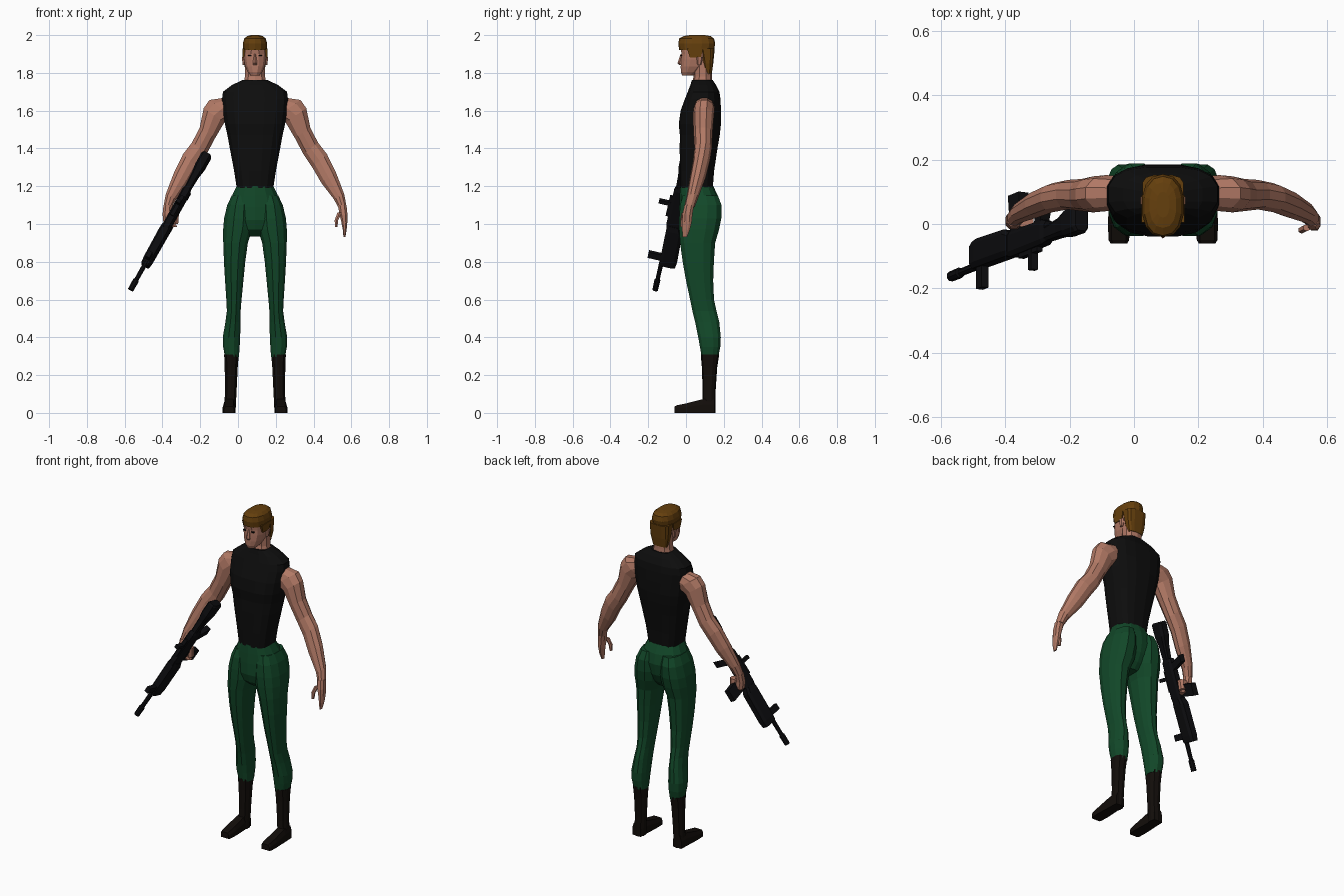
import bpy, bmesh, math
from mathutils import Vector

CX = 0.09  # body mid-line


def mat(name, rgb):
    m = bpy.data.materials.new(name)
    m.diffuse_color = (*rgb, 1)
    return m


SKIN = mat("skin", (0.44, 0.19, 0.13))
HAIR = mat("brown hair", (0.13, 0.05, 0.004))
SHIRT = mat("black cloth", (0.004, 0.004, 0.004))
GREEN = mat("green cloth", (0.006, 0.065, 0.022))
BOOT = mat("dark leather", (0.006, 0.004, 0.003))
METAL = mat("gunmetal", (0.004, 0.004, 0.005))


def loft(name, rings, material):
    """Skin a list of equally sized point rings and cap both ends."""
    bm = bmesh.new()
    vs = [[bm.verts.new(p) for p in r] for r in rings]
    n = len(vs[0])
    for a, b in zip(vs, vs[1:]):
        for i in range(n):
            j = (i + 1) % n
            bm.faces.new((a[i], a[j], b[j], b[i]))
    bm.faces.new(vs[0])
    bm.faces.new(vs[-1])
    bmesh.ops.recalc_face_normals(bm, faces=bm.faces)
    me = bpy.data.meshes.new(name)
    bm.to_mesh(me)
    bm.free()
    me.materials.append(material)
    ob = bpy.data.objects.new(name, me)
    bpy.context.collection.objects.link(ob)
    return ob


def oval(c, u, v, n=12, e=1.0):
    """Ring round c with half axes u and v; e below 1 makes it boxier."""
    c, u, v = Vector(c), Vector(u), Vector(v)
    out = []
    for i in range(n):
        a = 2 * math.pi * (i + 0.5) / n
        s, k = math.sin(a), math.cos(a)
        out.append(c + u * math.copysign(abs(k) ** e, k) + v * math.copysign(abs(s) ** e, s))
    return out


def stack(name, rows, material, s=1, n=12, e=0.85):
    """Rows of z, x0, x1, y0, y1 with x measured from the mid-line."""
    loft(name, [oval((CX + s * (a + b) / 2, (c + d) / 2, z), ((b - a) / 2, 0, 0), (0, (d - c) / 2, 0), n, e)
                for z, a, b, c, d in rows], material)


def sym(rows):
    return [(z, -h, h, a, b) for z, h, a, b in rows]


# sleeveless top
stack("shirt", sym([
    (1.19, .098, -.03, .143), (1.28, .112, -.033, .15), (1.40, .135, -.035, .168),
    (1.47, .148, -.034, .18), (1.53, .162, -.04, .187), (1.60, .172, -.03, .187),
    (1.66, .177, -.008, .184), (1.70, .172, .008, .178), (1.735, .125, .022, .16),
    (1.762, .068, .03, .142)]), SHIRT, n=16, e=.75)

# hips
stack("hips", sym([
    (1.20, .10, -.031, .145), (1.15, .124, -.034, .168), (1.09, .148, -.036, .178),
    (1.02, .160, -.035, .165), (.97, .11, -.02, .14), (.935, .04, .02, .11)]), GREEN, n=14)

# neck, head, nose
stack("neck", sym([(1.73, .066, .03, .14), (1.78, .056, .04, .137), (1.88, .054, .04, .137)]), SKIN, n=10)
stack("head", sym([
    (1.787, .026, -.022, .04), (1.805, .040, -.029, .075), (1.835, .054, -.030, .11),
    (1.87, .061, -.028, .125), (1.90, .063, -.026, .135), (1.94, .062, -.032, .14)]), SKIN, n=12)
stack("nose", sym([(1.843, .012, -.037, 0), (1.852, .013, -.045, 0), (1.90, .005, -.029, 0)]), SKIN, n=6)

# hair: cap, back and sideburns
stack("hair_cap", sym([
    (1.922, .065, -.036, .148), (1.955, .066, -.041, .155), (1.982, .058, -.036, .148),
    (1.995, .042, -.012, .13), (2.0, .02, .02, .10)]), HAIR, n=14)
stack("hair_back", sym([
    (1.795, .047, .09, .137), (1.85, .060, .085, .145), (1.93, .065, .065, .153)]), HAIR, n=12, e=.6)

for side, s in (("left", 1), ("right", -1)):
    def bx(name, rows, m):
        stack(side + name, rows, m, s, n=4, e=.01)

    bx("_sideburn", [(1.882, .053, .065, .02, .08), (1.93, .053, .067, .005, .09)], HAIR)
    bx("_eye", [(1.889, .018, .036, -.028, -.02), (1.896, .018, .036, -.029, -.02)], SHIRT)
    stack(side + "_ear", [(1.842, .05, .066, .06, .08), (1.885, .05, .071, .055, .092)], SKIN, s, n=6)

    # trouser leg
    stack(side + "_leg", [
        (1.15, .02, .125, -.02, .172), (1.10, .012, .149, -.034, .191), (1.03, .006, .166, -.04, .190),
        (.97, .012, .171, -.039, .178), (.90, .036, .170, -.034, .157), (.80, .050, .166, -.02, .150),
        (.70, .060, .160, -.002, .146), (.60, .070, .153, .02, .150), (.54, .075, .150, .032, .163),
        (.48, .076, .158, .047, .178), (.40, .077, .172, .063, .186), (.35, .080, .170, .072, .183),
        (.295, .084, .160, .082, .172)], GREEN, s, n=12)

    # boot shaft and foot
    stack(side + "_boot", [(.31, .084, .165, .078, .176), (.24, .090, .162, .084, .165),
                           (.12, .096, .160, .088, .157), (.0, .102, .165, .085, .156)], BOOT, s, n=10)
    foot = []
    for y, h, w in ((-.06, .034, .026), (-.05, .04, .032), (.0, .05, .034), (.09, .073, .03), (.152, .072, .028)):
        x = CX + s * .137
        foot.append([(x - w, y, 0), (x + w, y, 0), (x + w, y, h * .6), (x + w * .7, y, h),
                     (x - w * .7, y, h), (x - w, y, h * .6)])
    loft(side + "_foot", foot, BOOT)

    # arm: x from mid-line, y, z, half width across, half depth, tilt of the section
    arm = [(.12, .097, 1.635, .06, .05, 35), (.175, .096, 1.61, .085, .056, 35), (.217, .092, 1.575, .070, .056, 35),
           (.252, .09, 1.483, .052, .050, 35), (.295, .091, 1.400, .052, .046, 40),
           (.342, .082, 1.335, .055, .045, 42), (.39, .062, 1.245, .050, .042, 36),
           (.445, .035, 1.145, .032, .032, 28), (.463, .018, 1.09, .023, .028, 12)]
    loft(side + "_arm", [oval((CX + s * x, y, z), (s * r * math.cos(math.radians(t)), 0, r * math.sin(math.radians(t))),
                              (0, d, 0), 10) for x, y, z, r, d, t in arm], SKIN)

    # hand: open on one side, closed round the gun on the other
    if s == 1:
        palm = [(1.10, .437, .486, -.010, .044), (1.05, .446, .491, -.021, .036), (1.01, .456, .490, -.022, .032),
                (.97, .464, .486, -.022, .022), (.93, .468, .479, -.018, .006)]
        stack("left_thumb", [(1.06, .435, .46, -.022, .0), (1.02, .420, .442, -.03, -.008),
                             (.985, .424, .437, -.03, -.012)], SKIN, 1, n=6)
    else:
        palm = [(1.10, .437, .486, -.010, .044), (1.05, .440, .491, -.018, .036), (1.01, .425, .487, -.018, .036),
                (.985, .41, .465, -.008, .03)]
        stack("right_fingers", [(1.06, .40, .46, -.01, .035), (1.0, .405, .46, -.005, .04)], SKIN, -1, n=8)
    stack(side + "_hand", palm, SKIN, s, n=8)

# gun frame: butt point, length direction, up and side
BUTT = Vector((-.168, .0, 1.365))
A = Vector((-.405, -.165, -.722)).normalized()
U = Vector((-.12, -1, 0))
U = (U - A * U.dot(A)).normalized()
S = A.cross(U)


def gun(name, rows, n=8, e=.5):
    """Rows of distance along the gun, low and high edge, half width."""
    loft(name, [oval(BUTT + A * t + U * (lo + hi) / 2, S * w, U * (hi - lo) / 2, n, e) for t, lo, hi, w in rows], METAL)


def block(name, t0, t1, lo, hi, w, lean=0):
    """Block hanging from or standing on the gun, leaning along it."""
    loft(name, [[BUTT + A * (t + k) + U * v + S * b for t, b in ((t0, -w), (t1, -w), (t1, w), (t0, w))]
                for v, k in ((lo, lean), (hi, 0))], METAL)


gun("gun_stock", [(-.01, -.055, .024, .022), (.0, -.06, .028, .029), (.07, -.056, .026, .029),
                  (.12, -.042, .018, .022), (.22, -.032, .014, .018)])
gun("gun_receiver", [(.2, -.05, .016, .018), (.22, -.058, .022, .024), (.42, -.062, .022, .024), (.45, -.06, .016, .022)])
gun("gun_handguard", [(.43, -.06, .014, .026), (.46, -.075, .016, .030), (.64, -.082, .012, .028), (.675, -.078, .010, .024)])
gun("gun_barrel", [(.66, -.013, .013, .013), (.77, -.012, .012, .012), (.775, -.017, .017, .017),
                   (.835, -.016, .016, .016)], e=1)
block("gun_grip", .235, .275, -.135, -.04, .016, -.04)
block("gun_magazine", .35, .42, -.175, -.05, .017, .015)
block("gun_rear_sight", .295, .315, .01, .085, .012)
block("gun_carry_rail", .26, .38, .018, .034, .010)
block("gun_front_sight", .615, .65, .0, .078, .012, 0)
